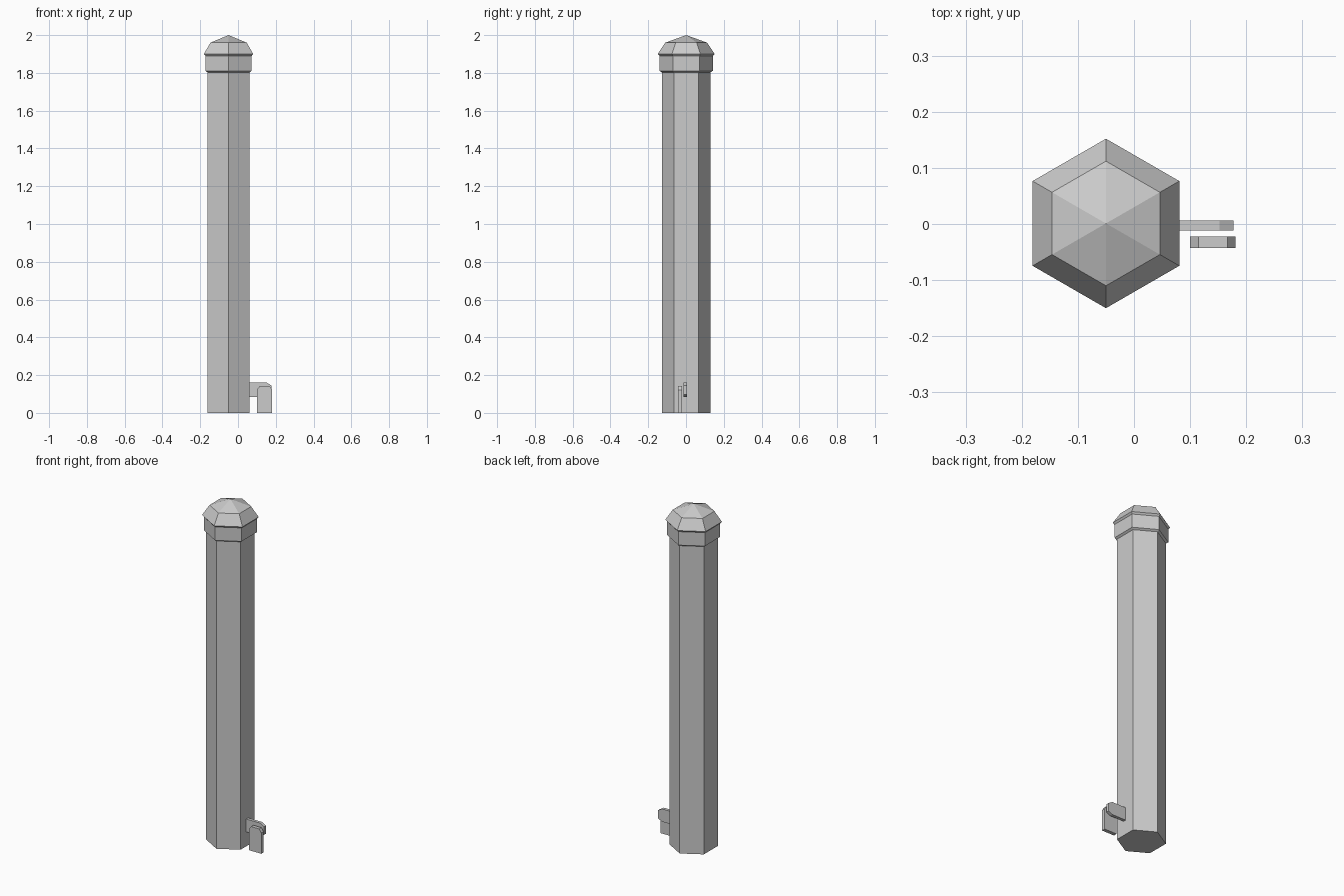
import bpy, bmesh, math

if "Cube" in bpy.data.objects:
    bpy.data.objects.remove(bpy.data.objects["Cube"])

grey = bpy.data.materials.new("light grey")
grey.diffuse_color = (0.6, 0.6, 0.6, 1)
grey.use_nodes = True
grey.node_tree.nodes["Principled BSDF"].inputs["Base Color"].default_value = grey.diffuse_color

CX, CY = -0.05, 0.001


def finish(name, bm):
    bmesh.ops.recalc_face_normals(bm, faces=bm.faces)
    mesh = bpy.data.meshes.new(name)
    bm.to_mesh(mesh)
    bm.free()
    mesh.materials.append(grey)
    obj = bpy.data.objects.new(name, mesh)
    bpy.context.collection.objects.link(obj)
    return obj


def hex_stack(name, profile):
    """Six-sided solid from (radius, z) rings; radius 0 closes to a point."""
    bm = bmesh.new()
    rings = []
    for r, z in profile:
        if r == 0:
            rings.append([bm.verts.new((CX, CY, z))] * 6)
            continue
        rings.append([bm.verts.new((CX + r * math.cos(math.radians(90 + 60 * i)),
                                    CY + r * math.sin(math.radians(90 + 60 * i)), z))
                      for i in range(6)])
    for a, b in zip(rings, rings[1:]):
        for i in range(6):
            j = (i + 1) % 6
            corners = [a[i], a[j], b[j], b[i]]
            bm.faces.new(list(dict.fromkeys(corners)))
    for ring in (rings[0], rings[-1]):
        if len(set(ring)) == 6:
            bm.faces.new(ring)
    return finish(name, bm)


def plate(name, outline, y0, y1):
    """Flat plate from an (x, z) outline, extruded along y."""
    bm = bmesh.new()
    face = bm.faces.new([bm.verts.new((x, y0, z)) for x, z in outline])
    new = bmesh.ops.extrude_face_region(bm, geom=[face])["geom"]
    bmesh.ops.translate(bm, vec=(0, y1 - y0, 0),
                        verts=[v for v in new if isinstance(v, bmesh.types.BMVert)])
    return finish(name, bm)


# Tall six-sided post
hex_stack("post_shaft", [(0.129, 0), (0.129, 1.81)])

# Collar and faceted cap
hex_stack("post_cap", [(0.129, 1.803), (0.1415, 1.811), (0.1415, 1.89),
                       (0.151, 1.9), (0.111, 1.96), (0, 2.0)])

# Latch arm fixed to the side of the post
plate("latch_arm", [(0.05, 0.085), (0.152, 0.085), (0.177, 0.098),
                    (0.177, 0.145), (0.152, 0.16), (0.05, 0.16)], -0.012, 0.006)

# Upright latch plate in front of the arm
plate("latch_plate", [(0.1, 0), (0.181, 0), (0.181, 0.122), (0.167, 0.142),
                      (0.115, 0.142), (0.1, 0.122)], -0.043, -0.022)
